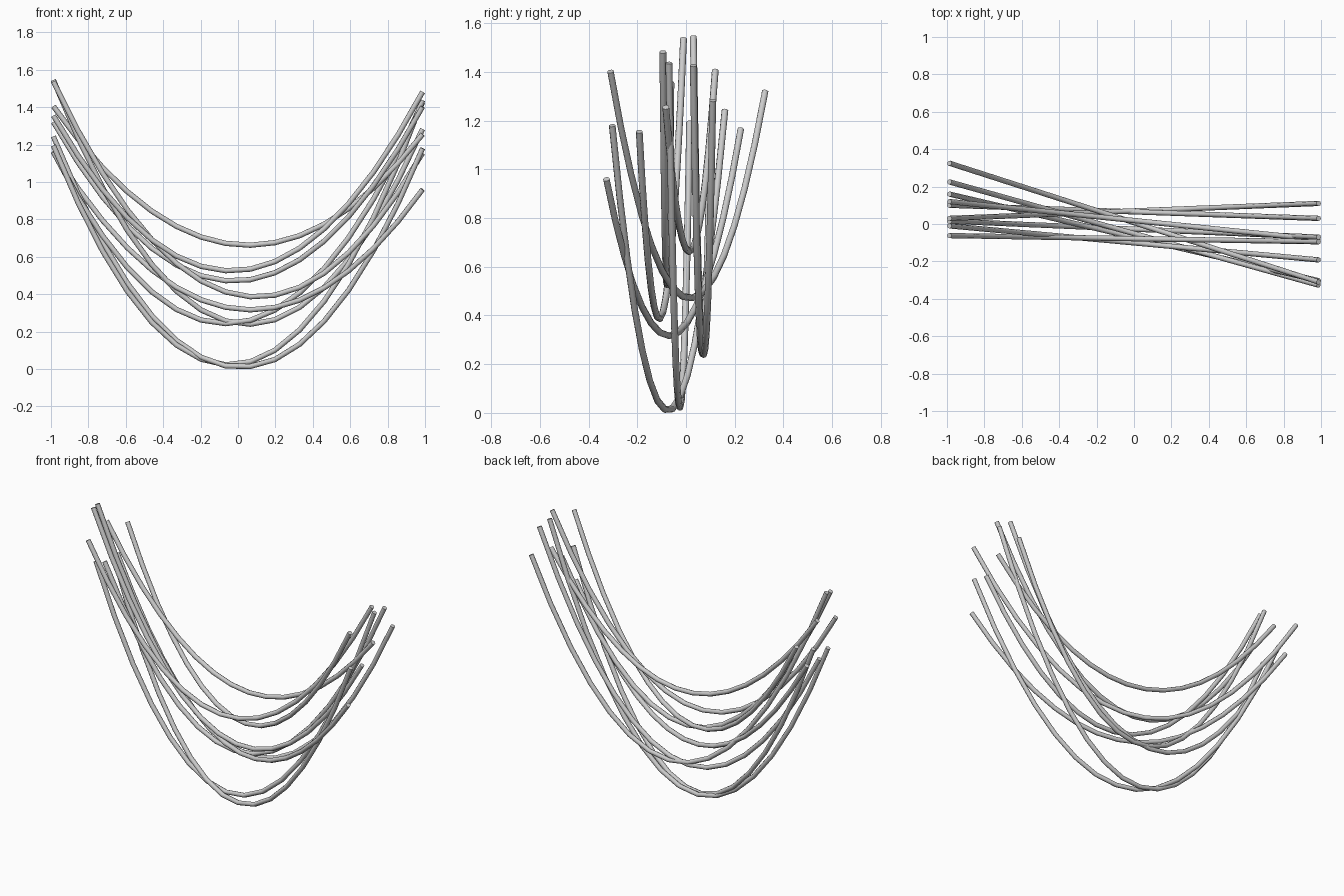
import bpy, math

if "Cube" in bpy.data.objects:
    bpy.data.objects.remove(bpy.data.objects["Cube"])

HALF, R, SEG = 0.987, 0.014, 15

# each cable: left end (y, z), right end (y, z), height at mid span
CABLES = [
    ((0.030, 1.545), (0.110, 1.283), 0.243),
    ((0.100, 1.16), (0.030, 1.427), 0.247),
    ((-0.010, 1.537), (-0.192, 1.155), 0.395),
    ((0.225, 1.165), (-0.327, 0.96), 0.320),
    ((0.160, 1.243), (-0.303, 1.18), 0.009),
    ((0.325, 1.32), (-0.310, 1.402), 0.471),
    ((0.120, 1.405), (-0.083, 1.255), 0.664),
    ((-0.062, 1.355), (-0.095, 1.482), 0.526),
    ((0.015, 1.195), (-0.070, 1.437), 0.025),
]


def cable(name, left, right, mid):
    sag = (left[1] + right[1]) / 2 - mid
    pts = []
    for i in range(SEG + 1):
        t = i / SEG
        y = left[0] + (right[0] - left[0]) * t
        z = left[1] + (right[1] - left[1]) * t - 4 * sag * t * (1 - t)
        pts.append((HALF * (2 * t - 1), y, max(z, R)))
    cu = bpy.data.curves.new(name, 'CURVE')
    cu.dimensions = '3D'
    cu.bevel_depth = R
    cu.bevel_resolution = 2
    cu.use_fill_caps = True
    sp = cu.splines.new('POLY')
    sp.points.add(SEG)
    for p, co in zip(sp.points, pts):
        p.co = (*co, 1)
    ob = bpy.data.objects.new(name, cu)
    bpy.context.collection.objects.link(ob)
    # turn the swept tube into a mesh with crisp end caps
    bpy.ops.object.select_all(action='DESELECT')
    ob.select_set(True)
    bpy.context.view_layer.objects.active = ob
    bpy.ops.object.convert(target='MESH')
    bpy.ops.object.shade_smooth_by_angle(angle=math.radians(50))


# bundle of sagging cables
for n, (l, r, m) in enumerate(CABLES, 1):
    cable(f"hanging_cable_{n}", l, r, m)
